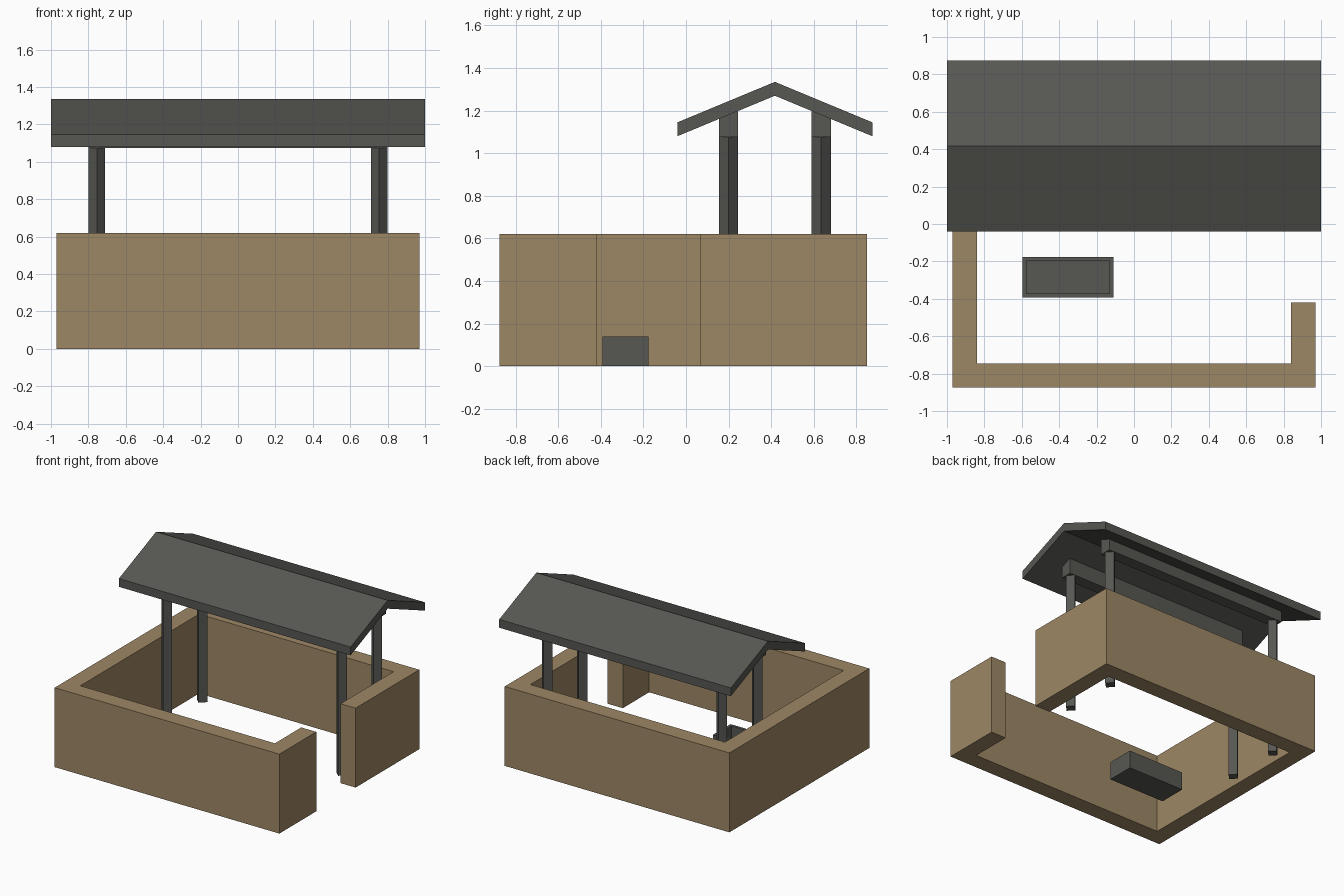
import bpy, bmesh, math
from mathutils import Vector

if "Cube" in bpy.data.objects:
    bpy.data.objects.remove(bpy.data.objects["Cube"])


def material(name, rgb):
    m = bpy.data.materials.new(name)
    lin = [((c / 255 + 0.055) / 1.055) ** 2.4 for c in rgb]
    m.diffuse_color = (*lin, 1)
    m.use_nodes = True
    m.node_tree.nodes["Principled BSDF"].inputs["Base Color"].default_value = m.diffuse_color
    return m


brown = material("earth_brown", (158, 135, 101))
grey = material("dark_grey", (87, 88, 83))


def finish(bm, name, mat):
    bmesh.ops.recalc_face_normals(bm, faces=bm.faces)
    me = bpy.data.meshes.new(name)
    bm.to_mesh(me)
    bm.free()
    me.materials.append(mat)
    ob = bpy.data.objects.new(name, me)
    bpy.context.collection.objects.link(ob)
    return ob


def extrude(name, points, offset, mat):
    """Extrude a closed flat outline along an offset."""
    bm = bmesh.new()
    face = bm.faces.new([bm.verts.new(p) for p in points])
    out = bmesh.ops.extrude_face_region(bm, geom=[face], use_keep_orig=True)
    verts = [g for g in out["geom"] if isinstance(g, bmesh.types.BMVert)]
    bmesh.ops.translate(bm, verts=verts, vec=Vector(offset))
    return finish(bm, name, mat)


def rect(x0, x1, y0, y1, z):
    return [(x0, y0, z), (x1, y0, z), (x1, y1, z), (x0, y1, z)]


# Enclosure wall: C-shaped footprint with a gateway on the right
X, Y0, Y1, T, H = 0.97, -0.875, 0.85, 0.13, 0.62
G0, G1 = -0.42, 0.065
footprint = [(X, G0), (X, Y0), (-X, Y0), (-X, Y1), (X, Y1), (X, G1),
             (X - T, G1), (X - T, Y1 - T), (-X + T, Y1 - T),
             (-X + T, Y0 + T), (X - T, Y0 + T), (X - T, G0)]
extrude("enclosure_wall", [(x, y, 0) for x, y in footprint], (0, 0, H), brown)

# Gabled roof slab
C, W = 0.4175, 0.4575
gable = [(C - W, 1.08), (C, 1.27), (C + W, 1.08),
         (C + W, 1.145), (C, 1.335), (C - W, 1.145)]
extrude("roof", [(-1, y, z) for y, z in gable], (2, 0, 0), grey)

# Posts (square, turned 45 degrees) and the beams they carry
R = 0.045
for side, y in (("front", 0.2), ("back", 0.635)):
    extrude(side + "_beam", rect(-0.8, 0.8, y - R, y + R, 1.075),
            (0, 0, 0.12), grey)
    for end, x in (("left", -0.755), ("right", 0.755)):
        diamond = [(x + R, y, 0), (x, y + R, 0), (x - R, y, 0), (x, y - R, 0)]
        extrude(f"{side}_{end}_post", diamond, (0, 0, 1.08), grey)

# Feeding trough: box with an inset, sunken top
trough = extrude("trough", rect(-0.595, -0.11, -0.393, -0.176, 0),
                 (0, 0, 0.14), grey)
bm = bmesh.new()
bm.from_mesh(trough.data)
top = max(bm.faces, key=lambda f: f.calc_center_median().z)
bmesh.ops.inset_region(bm, faces=[top], thickness=0.03)
out = bmesh.ops.extrude_face_region(bm, geom=[top])
verts = [g for g in out["geom"] if isinstance(g, bmesh.types.BMVert)]
bmesh.ops.translate(bm, verts=verts, vec=(0, 0, -0.1))
if top.is_valid:
    bmesh.ops.delete(bm, geom=[top], context="FACES_ONLY")
bmesh.ops.recalc_face_normals(bm, faces=bm.faces)
bm.to_mesh(trough.data)
bm.free()
